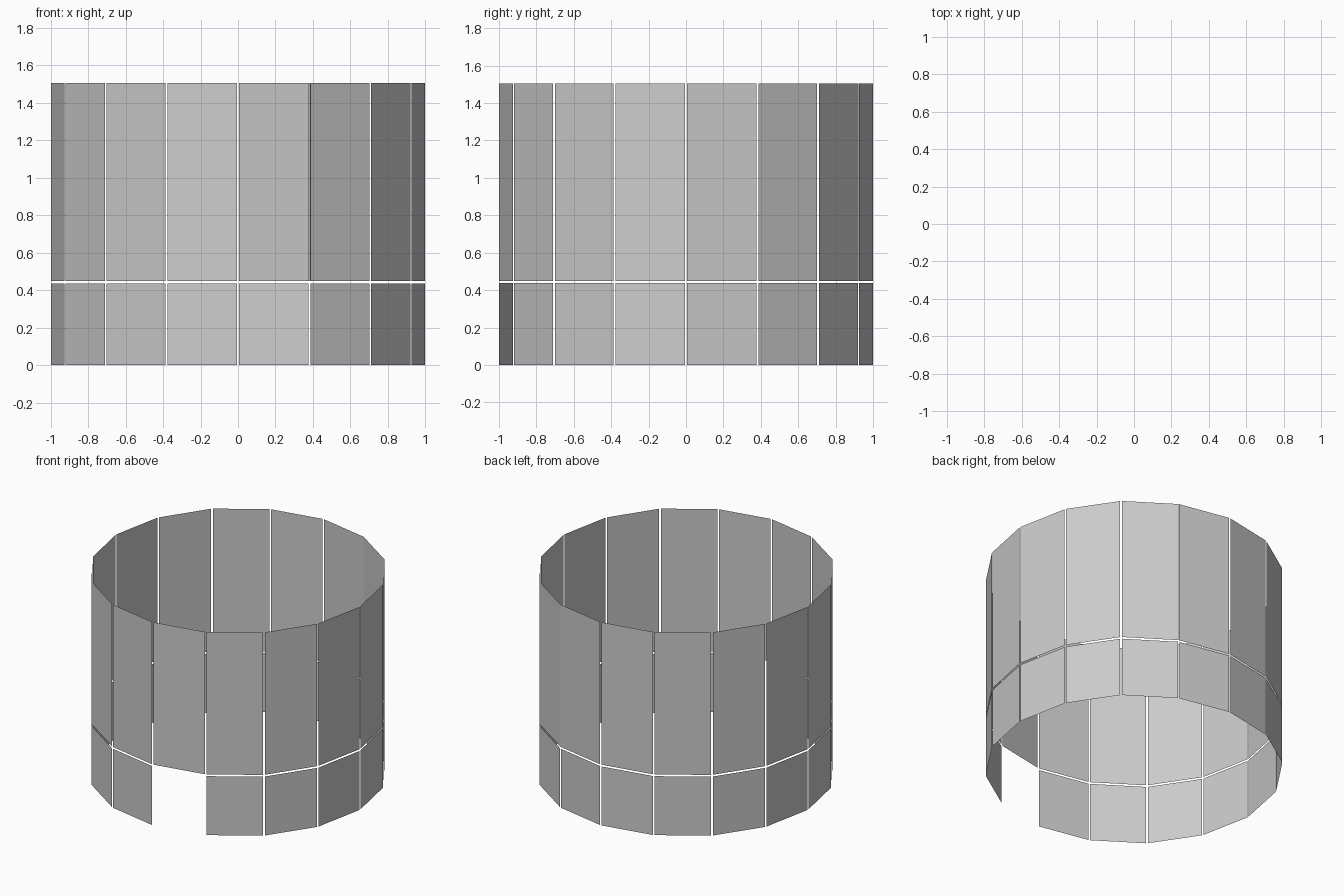
import bpy, bmesh
from math import sin, cos, radians
from mathutils import Vector

if "Cube" in bpy.data.objects:
    bpy.data.objects.remove(bpy.data.objects["Cube"])

SIDES = 16
STEP = 360 / SIDES
GAP = 0.013


def rim(i):
    a = radians(i * STEP)
    return Vector((cos(a), sin(a), 0))


def panel_ring(name, z0, z1, skip=(), closed=()):
    """Ring of separate flat panels; skip = open bays, closed = tight joints."""
    bm = bmesh.new()
    for i in range(SIDES):
        if i in skip:
            continue
        a, b = rim(i), rim(i + 1)
        d = (b - a).normalized()
        a += d * (0.001 if i in closed else GAP / 2)
        b -= d * (0.001 if (i + 1) % SIDES in closed else GAP / 2)
        corners = [(a, z0), (b, z0), (b, z1), (a, z1)]
        bm.faces.new([bm.verts.new((p.x, p.y, z)) for p, z in corners])
    mesh = bpy.data.meshes.new(name)
    bm.to_mesh(mesh)
    bm.free()
    ob = bpy.data.objects.new(name, mesh)
    bpy.context.collection.objects.link(ob)
    return ob


# short lower panels with the doorway at the front, just right of centre
panel_ring("lower_panels", 0.0, 0.437, skip=(12,))

# tall upper panels
panel_ring("upper_panels", 0.45, 1.505, closed=(3,))
